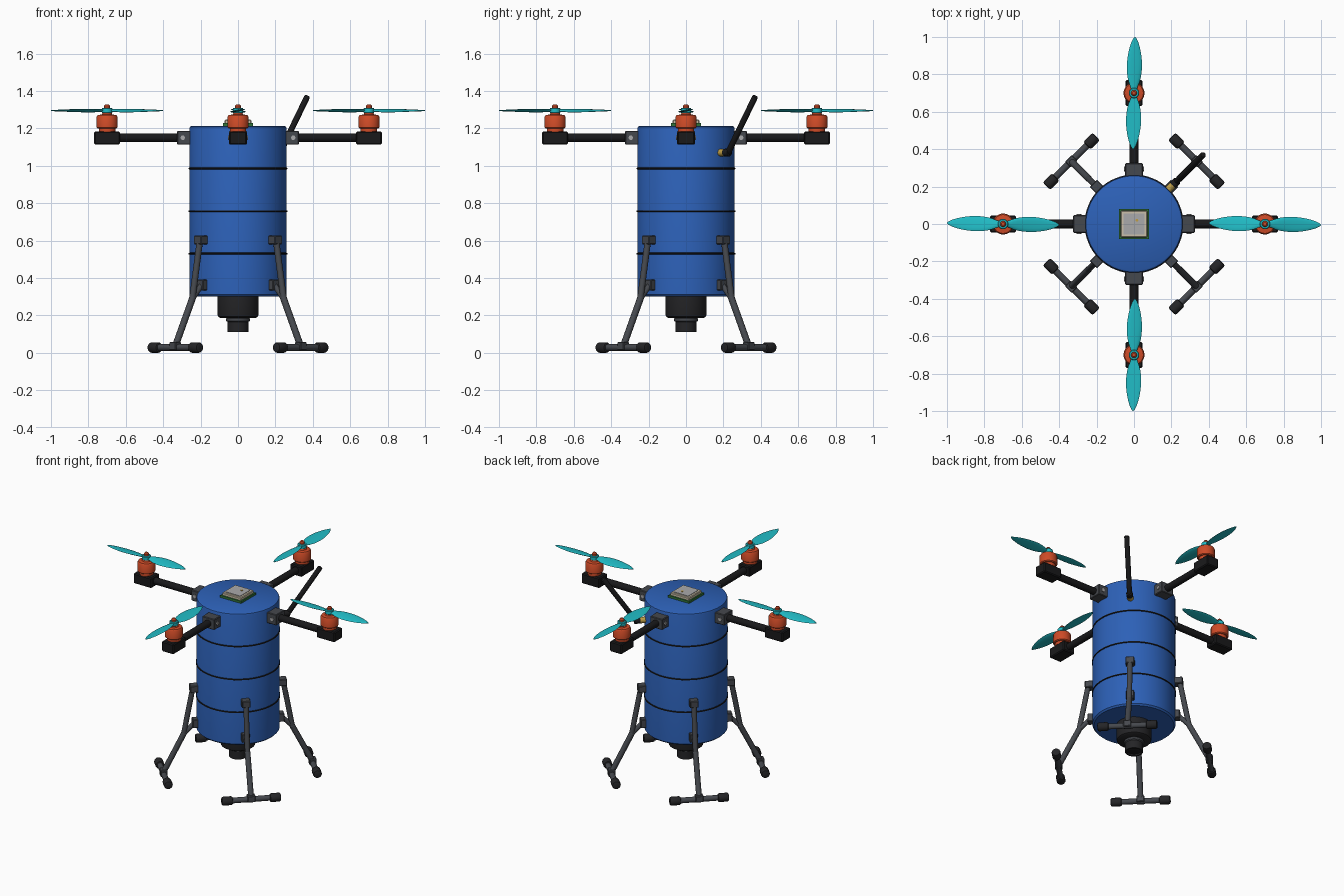
import bpy, bmesh, math
from mathutils import Matrix, Vector

cube = bpy.data.objects.get("Cube")
if cube:
    bpy.data.objects.remove(cube, do_unlink=True)


def material(name, r, g, b):
    m = bpy.data.materials.new(name)
    m.use_nodes = True
    m.diffuse_color = (r, g, b, 1)
    bsdf = next(n for n in m.node_tree.nodes if n.type == 'BSDF_PRINCIPLED')
    bsdf.inputs["Base Color"].default_value = (r, g, b, 1)
    return m


BLUE = material("barrel blue", 0.026, 0.12, 0.48)
TEAL = material("propeller teal", 0.015, 0.5, 0.56)
ORANGE = material("motor orange", 0.62, 0.07, 0.02)
GREY = material("slate grey", 0.06, 0.065, 0.075)
BLACK = material("carbon black", 0.01, 0.01, 0.011)
RUBBER = material("rubber charcoal", 0.018, 0.018, 0.02)
GREEN = material("board green", 0.03, 0.17, 0.04)
BEIGE = material("ceramic beige", 0.6, 0.53, 0.4)
GOLD = material("brass gold", 0.52, 0.34, 0.06)
SILVER = material("silver grey", 0.4, 0.4, 0.41)


def finish(name, bm, mat, place=Matrix(), limit=35):
    """Turn a bmesh into an object, smooth with sharp edges kept."""
    bmesh.ops.transform(bm, matrix=place, verts=bm.verts)
    bmesh.ops.recalc_face_normals(bm, faces=bm.faces)
    for f in bm.faces:
        f.smooth = True
    for e in bm.edges:
        e.smooth = e.calc_face_angle(0) < math.radians(limit)
    mesh = bpy.data.meshes.new(name)
    bm.to_mesh(mesh)
    bm.free()
    mesh.materials.append(mat)
    ob = bpy.data.objects.new(name, mesh)
    bpy.context.collection.objects.link(ob)
    return ob


def box(name, centre, size, mat, place=Matrix(), bevel=0.004):
    bm = bmesh.new()
    bmesh.ops.create_cube(bm, size=1)
    bmesh.ops.scale(bm, vec=size, verts=bm.verts)
    if bevel:
        bmesh.ops.bevel(bm, geom=bm.edges[:], offset=bevel, segments=1, affect='EDGES')
    return finish(name, bm, mat, place @ Matrix.Translation(centre))


def lathe(name, profile, mat, place=Matrix(), sides=32):
    """Spin (radius, height) points around local z."""
    bm = bmesh.new()
    rings = []
    for r, z in profile:
        rings.append([bm.verts.new((r * math.cos(a), r * math.sin(a), z))
                      for a in (math.tau * i / sides for i in range(sides))])
    for low, high in zip(rings, rings[1:]):
        for i in range(sides):
            j = (i + 1) % sides
            bm.faces.new((low[i], low[j], high[j], high[i]))
    bm.faces.new(rings[0])
    bm.faces.new(rings[-1])
    return finish(name, bm, mat, place)


def rod(name, a, b, r, mat, place=Matrix(), sides=16, cap=0.0):
    """Straight round bar from a to b, with optional rounded ends."""
    a, b = Vector(a), Vector(b)
    d = b - a
    n = d.length
    frame = Matrix.Translation(a) @ d.to_track_quat('Z', 'Y').to_matrix().to_4x4()
    profile = [(r - cap, 0), (r - cap * 0.3, cap * 0.3), (r, cap),
               (r, n - cap), (r - cap * 0.3, n - cap * 0.3), (r - cap, n)]
    if not cap:
        profile = [(r, 0), (r, n)]
    return lathe(name, profile, mat, place @ frame, sides)


def blade(name, place):
    """Twisted, tapering propeller blade pointing along local x."""
    bm = bmesh.new()
    rings, steps, around = [], 18, 12
    for k in range(steps + 1):
        t = k / steps
        x = 0.016 + 0.284 * (1 - (1 - t) ** 1.3)
        u = (x - 0.016) / 0.284
        half = max(0.041 * math.sin(math.pi * min(u ** 0.85, 1)) ** 0.6,
                   0.013 * (1 - u) + 0.002)
        thick = 0.007 - 0.004 * u
        pitch = math.radians(14 - 8 * u)
        ring = []
        for i in range(around):
            a = math.tau * i / around
            y, z = half * math.cos(a), thick * math.sin(a)
            ring.append(bm.verts.new((x, y * math.cos(pitch) - z * math.sin(pitch) - 0.005 * u,
                                      y * math.sin(pitch) + z * math.cos(pitch))))
        rings.append(ring)
    for p, q in zip(rings, rings[1:]):
        for i in range(around):
            j = (i + 1) % around
            bm.faces.new((p[i], p[j], q[j], q[i]))
    bm.faces.new(rings[0])
    bm.faces.new(rings[-1])
    return finish(name, bm, TEAL, place, 60)


def spin(degrees):
    return Matrix.Rotation(math.radians(degrees), 4, 'Z')


# Barrel body with dark seam rings
lathe("barrel_body", [(0.25, 0.302), (0.26, 0.312), (0.26, 1.2), (0.257, 1.208), (0.248, 1.213)],
      BLUE, sides=64)
for z in (0.53, 0.757, 0.985):
    lathe("seam_ring", [(0.258, z - 0.006), (0.264, z - 0.003), (0.264, z + 0.003),
                        (0.258, z + 0.006)], BLACK, sides=64)

# Camera pod and lens under the barrel
lathe("camera_pod", [(0.096, 0.187), (0.106, 0.193), (0.11, 0.205), (0.11, 0.305)], RUBBER, sides=40)
lathe("lens_ring", [(0.056, 0.165), (0.063, 0.17), (0.063, 0.182), (0.056, 0.19)], GREY)
lathe("lens_barrel", [(0.043, 0.118), (0.046, 0.11), (0.056, 0.11), (0.056, 0.17)], RUBBER)
lathe("lens_glass", [(0.01, 0.113), (0.03, 0.115), (0.045, 0.121)], BLACK)

# Receiver board on the lid
box("receiver_board", (0, 0, 1.22), (0.16, 0.16, 0.016), GREEN, bevel=0)
box("ceramic_patch", (0, 0, 1.235), (0.142, 0.142, 0.022), BEIGE)
box("patch_plate", (0, 0, 1.247), (0.11, 0.11, 0.004), SILVER, bevel=0)
lathe("patch_pin", [(0.008, 1.247), (0.008, 1.252)], GOLD, Matrix.Translation((0.015, 0.02, 0)), 12)

# Four arms, each with clamp, motor and propeller
for turn in (0, 90, 180, 270):
    m = spin(turn)
    box("arm_clamp", (0.288, 0, 1.15), (0.075, 0.094, 0.074), GREY, m)
    rod("clamp_bolt", (0.295, -0.053, 1.15), (0.295, 0.053, 1.15), 0.013, SILVER, m, 6)
    rod("arm_tube", (0.28, 0, 1.15), (0.65, 0, 1.15), 0.023, BLACK, m, 20)
    box("motor_mount", (0.7, 0, 1.148), (0.138, 0.09, 0.07), BLACK, m, 0.006)
    hub = m @ Matrix.Translation((0.7, 0, 0))
    lathe("motor_base", [(0.044, 1.18), (0.044, 1.203)], ORANGE, hub)
    lathe("motor_bell", [(0.05, 1.2), (0.056, 1.205), (0.056, 1.262), (0.05, 1.271),
                         (0.028, 1.274), (0.024, 1.284)], ORANGE, hub)
    lathe("propeller_hub", [(0.024, 1.281), (0.028, 1.285), (0.028, 1.305), (0.024, 1.31)], TEAL, hub)
    lathe("propeller_nut", [(0.016, 1.308), (0.016, 1.32), (0.01, 1.328)], ORANGE, hub, 12)
    for half_turn in (0, 180):
        blade("propeller_blade", hub @ spin(half_turn) @ Matrix.Translation((0, 0, 1.295)))

# Four bent legs on the diagonals, with skid feet
for turn in (45, 135, 225, 315):
    m = spin(turn)
    top, bend, ankle = (0.288, 0, 0.6), (0.345, 0, 0.29), (0.474, 0, 0.035)
    box("upper_leg_bracket", (0.28, 0, 0.603), (0.055, 0.055, 0.046), GREY, m)
    box("lower_leg_bracket", (0.268, 0, 0.362), (0.045, 0.05, 0.058), GREY, m)
    rod("upper_leg", top, bend, 0.017, GREY, m)
    rod("lower_leg", bend, ankle, 0.018, GREY, m)
    rod("leg_brace", (0.272, 0, 0.365), bend, 0.015, GREY, m)
    bm = bmesh.new()
    bmesh.ops.create_icosphere(bm, subdivisions=2, radius=0.019)
    finish("leg_knee", bm, GREY, m @ Matrix.Translation(bend))
    box("foot_clamp", (0.474, 0, 0.036), (0.044, 0.05, 0.044), GREY, m)
    rod("skid_tube", (0.474, -0.14, 0.028), (0.474, 0.14, 0.028), 0.018, GREY, m)
    for side in (-1, 1):
        rod("skid_cap", (0.474, side * 0.118, 0.028), (0.474, side * 0.188, 0.028),
            0.028, RUBBER, m, cap=0.01)

# Tilted antenna with brass connector at the back left
m = spin(45)
rod("antenna_connector", (0.25, 0, 1.07), (0.295, 0, 1.07), 0.02, GOLD, m, 12)
rod("antenna_knuckle", (0.29, 0, 1.07), (0.33, 0, 1.07), 0.021, BLACK, m, cap=0.005)
rod("antenna_rod", (0.315, 0, 1.065), (0.525, 0, 1.372), 0.016, BLACK, m, cap=0.006)
